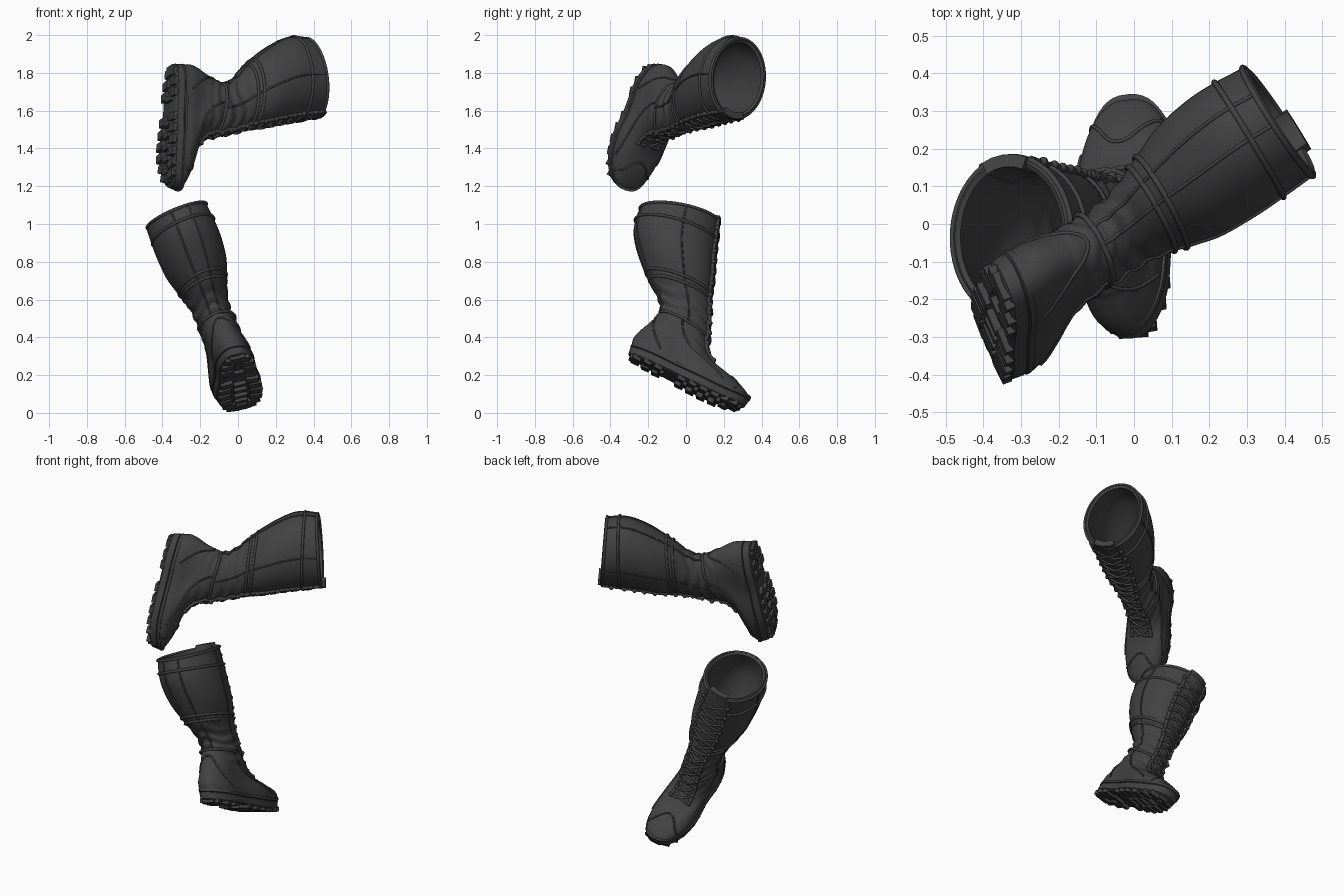
import bpy, bmesh
from math import sin, cos, pi, exp, acos
from mathutils import Vector, Matrix

if "Cube" in bpy.data.objects:
    bpy.data.objects.remove(bpy.data.objects["Cube"])

mat = bpy.data.materials.new("dark_leather")
mat.diffuse_color = (0.055, 0.055, 0.055, 1)
mat.use_nodes = True
mat.node_tree.nodes["Principled BSDF"].inputs["Base Color"].default_value = mat.diffuse_color

# Boot sections, sole to opening: back y, back z, front y, front z, half width, foot-shape amount
RINGS = [(-.328, .05, .343, .06, .125, 1), (-.345, .11, .340, .110, .131, 1),
         (-.336, .16, .255, .150, .118, .9), (-.316, .21, .120, .182, .107, .6),
         (-.296, .27, .040, .235, .102, .2), (-.290, .33, .000, .330, .097, 0),
         (-.330, .39, -.038, .420, .099, 0), (-.420, .46, -.075, .500, .123, 0),
         (-.525, .56, -.108, .600, .162, 0), (-.598, .65, -.148, .700, .175, 0),
         (-.628, .72, -.185, .800, .175, 0), (-.636, .80, -.225, .920, .168, 0)]
TOP = len(RINGS) - 1
ROLL = .14   # sideways roll of the foot against the shaft


def section(v):
    """Smooth interpolation between the sections."""
    i = min(int(v), TOP - 1)
    f = v - i
    p = [RINGS[max(0, min(TOP, i + k))] for k in (-1, 0, 1, 2)]
    return [.5 * (2*b + (c-a)*f + (2*a-5*b+4*c-d)*f*f + (3*b-a-3*c+d)*f**3)
            for a, b, c, d in zip(*p)]


def surf(v, a, off=0.0):
    """Point on the boot: v goes sole to rim, a goes around (0 = front)."""
    by, bz, fy, fz, w, k = section(v)
    off += .006 * sin(v*8 + 2*cos(3*a)) * exp(-((v - 5.3) / 1.5)**2)
    half = Vector((0, fy - by, fz - bz)) / 2
    mid = Vector((0, (fy + by) / 2, (fz + bz) / 2))
    half *= 1 + off / half.length
    u = cos(a)
    s = sin(a)
    shape = 1 + k * (.10*u - .17 * exp(-((u + .2) / .35)**2))
    x = (w * shape + off) * (abs(s)**(1 - .2*k)) * (1 if s >= 0 else -1)
    p = mid + half * u + Vector((x, 0, 0))
    p.z -= ROLL * x * max(0, min(1, (.35 - p.z) / .27))
    return p


def spring(y):
    return .03 * max(0, (y - .12) / .22)**2


def finish(bm, name, frame, angle):
    bmesh.ops.recalc_face_normals(bm, faces=bm.faces)
    me = bpy.data.meshes.new(name)
    bm.to_mesh(me)
    bm.free()
    ob = bpy.data.objects.new(name, me)
    bpy.context.collection.objects.link(ob)
    ob.matrix_world = frame
    me.materials.append(mat)
    bpy.ops.object.select_all(action='DESELECT')
    ob.select_set(True)
    bpy.context.view_layer.objects.active = ob
    bpy.ops.object.shade_smooth_by_angle(angle=angle)


def loft(name, loops, frame, cap_start, cap_end, angle=.8):
    bm = bmesh.new()
    rows = [[bm.verts.new(p) for p in loop] for loop in loops]
    n = len(rows[0])
    for r, q in zip(rows, rows[1:]):
        for i in range(n):
            bm.faces.new((r[i], r[(i+1) % n], q[(i+1) % n], q[i]))
    if cap_start:
        bm.faces.new(rows[0])
    if cap_end:
        bm.faces.new(rows[-1])
    finish(bm, name, frame, angle)


def tubes(name, paths, radius, frame):
    cu = bpy.data.curves.new(name, 'CURVE')
    cu.dimensions = '3D'
    cu.bevel_depth = radius
    cu.bevel_resolution = 2
    cu.use_fill_caps = True
    for path, closed in paths:
        sp = cu.splines.new('POLY')
        sp.points.add(len(path) - 1)
        for pt, co in zip(sp.points, path):
            pt.co = (*co, 1)
        sp.use_cyclic_u = closed
    ob = bpy.data.objects.new(name, cu)
    bpy.context.collection.objects.link(ob)
    ob.matrix_world = frame
    cu.materials.append(mat)


def line(v0, a0, v1, a1, off, n=30):
    return [surf(v0 + (v1-v0)*i/n, a0 + (a1-a0)*i/n, off) for i in range(n + 1)]


def ring(v, off, n=64):
    return [surf(v, 2*pi*i/n, off) for i in range(n)]


def boot(tag, origin, toe, shaft):
    t = Vector(toe).normalized()
    s = t.cross(Vector(shaft)).normalized()
    frame = Matrix((s, t, s.cross(t))).transposed().to_4x4()
    frame.translation = origin

    # Hollow leather upper: outside, rolled rim, inside, insole
    loops = [ring(TOP * i / 88, 0) for i in range(89)]
    rim = [p + Vector((0, -.003, .008)) for p in ring(TOP, -.01)]
    loops += [rim] + [ring(TOP - 7 * i / 30, -.022) for i in range(31)]
    loft(tag + "_upper", loops, frame, False, True)

    # Sole with a welt step
    def outline(off, z):
        return [Vector((p.x, p.y, z + spring(p.y) - ROLL * p.x)) for p in ring(0, off)]
    loft(tag + "_sole", [outline(-.014, .014), outline(.002, .022), outline(.008, .058),
                         outline(.003, .061), outline(.011, .065), outline(.011, .08),
                         outline(-.01, .082)], frame, True, True, .5)

    # Tread lugs: side pairs and centre blocks, with a gap under the arch
    bm = bmesh.new()

    def lug(x, y, sx, sy, rot):
        m = (Matrix.Rotation(ROLL, 4, 'Y') @ Matrix.Translation((x, y, .012 + spring(y)))
             @ Matrix.Rotation(rot, 4, 'Z') @ Matrix.Diagonal((sx, sy, .026, 1)))
        bmesh.ops.create_cube(bm, size=1, matrix=m)
    for y in (-.282, -.22, -.158, -.02, .045, .11, .175, .24, .292):
        w = surf(0, acos((y - .0075) / .3355)).x
        for sd in (-1, 1):
            lug(sd * (w - .037), y, .066, .044, sd * (-.25 if y > .2 else .12))
        if w > .09:
            lug(0, y + .025, .07, .03, 0)
    lug(0, .316, .06, .026, 0)
    lug(0, -.304, .08, .025, 0)
    finish(bm, tag + "_tread", frame, .5)

    # Raised bands: ankle, calf and cuff
    tubes(tag + "_bands", [(ring(v, .001), True)
                           for v in (4.7, 7.0, 7.3, 10.1, 10.95)], .008, frame)

    # Seams: sides, back strip, toe cap and heel counter
    seams = [(line(4.6, sd*a, 10.9, sd*a, .001), False) for sd in (-1, 1) for a in (1.5, 2.85)]
    seams.append(([surf(2.5 - 1.8*(i/15)**2, .75*i/15, .001) for i in range(-15, 16)], False))
    seams.append(([surf(4.1 - 3.2*(i/15)**2, pi + 1.0*i/15, .001) for i in range(-15, 16)], False))
    seams += [(line(1, sd*1.0, 4.6, sd*1.7, .001), False) for sd in (-1, 1)]
    tubes(tag + "_seams", seams, .005, frame)

    # Lace facings and crossed laces
    tubes(tag + "_facings", [(line(3, sd*.5, 11, sd*.42, .003, 50), False)
                             for sd in (-1, 1)], .011, frame)
    laces = []
    for i in range(13):
        v = 3.2 + i * .57
        for sd in (-1, 1):
            laces.append((line(v, -sd*.42, v + .45, sd*.42, .006, 8), False))
    tubes(tag + "_laces", laces, .007, frame)

    # Eyelet hooks beside the laces
    bm = bmesh.new()
    for i in range(14):
        for sd in (-1, 1):
            p = surf(3.2 + i * .56, sd * .47, .01)
            bmesh.ops.create_uvsphere(bm, u_segments=10, v_segments=6, radius=.013,
                                      matrix=Matrix.Translation(p))
    finish(bm, tag + "_eyelets", frame, .8)

    # Padded tongue rising a little above the rim
    tongue = []
    for off in (.004, -.03):
        top = [surf(TOP, a, off) + Vector((0, -.005, .02)) for a in (-.38, -.2, 0, .2, .38)]
        low = [surf(9.5, a, off) for a in (-.38, -.2, 0, .2, .38)]
        tongue.append((low, top))
    (lo, to), (li, ti) = tongue
    loft(tag + "_tongue", [lo + li[::-1], to + ti[::-1]], frame, True, True)


boot("lower_boot", (.012, -.02, .145), (.04, .89, -.45), (-.35, 0, .93))
boot("raised_boot", (-.38, -.262, 1.536), (-.06, -.30, -.95), (.76, .55, .30))
